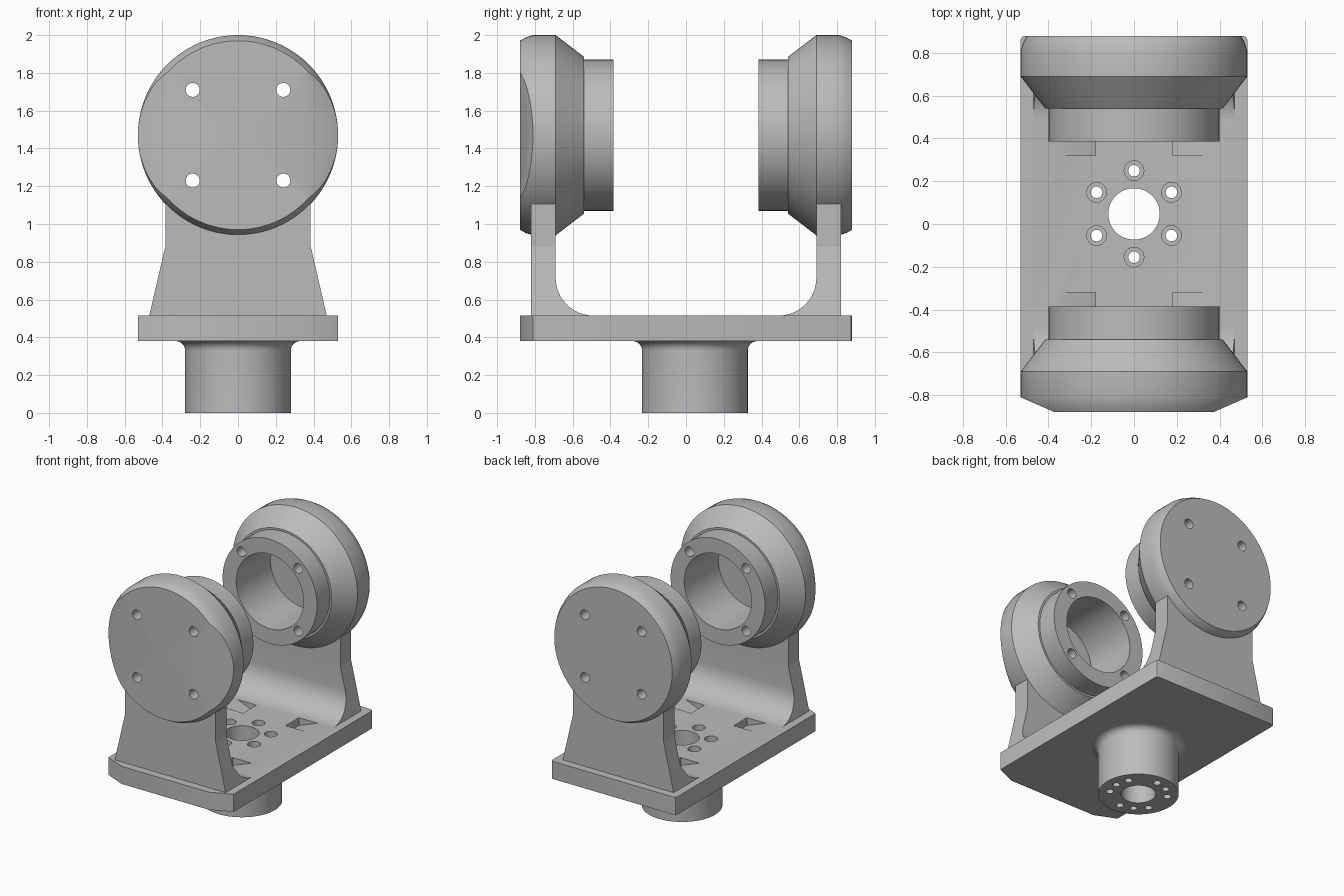
import bpy, bmesh
from math import sin, cos, pi, radians, sqrt
from mathutils import Matrix, Vector

cube = bpy.data.objects.get("Cube")
if cube:
    bpy.data.objects.remove(cube)

grey = bpy.data.materials.new("plain grey")
grey.use_nodes = True
grey.diffuse_color = (0.5, 0.5, 0.5, 1)
grey.node_tree.nodes["Principled BSDF"].inputs["Base Color"].default_value = (0.5, 0.5, 0.5, 1)


def finish(name, bm):
    bmesh.ops.recalc_face_normals(bm, faces=bm.faces)
    mesh = bpy.data.meshes.new(name)
    bm.to_mesh(mesh)
    bm.free()
    mesh.materials.append(grey)
    obj = bpy.data.objects.new(name, mesh)
    bpy.context.collection.objects.link(obj)
    return obj


def activate(obj):
    bpy.ops.object.select_all(action='DESELECT')
    obj.select_set(True)
    bpy.context.view_layer.objects.active = obj


def smooth(obj):
    activate(obj)
    bpy.ops.object.shade_smooth_by_angle(angle=radians(30))


def cut(obj, cutter):
    mod = obj.modifiers.new("holes", 'BOOLEAN')
    mod.operation = 'DIFFERENCE'
    mod.solver = 'EXACT'
    mod.object = cutter
    activate(obj)
    bpy.ops.object.modifier_apply(modifier=mod.name)


def prism(bm, outline, lo, hi, place):
    """Close an outline (u, v) between lo and hi; place maps (u, v, t) to a point."""
    a = [bm.verts.new(place(u, v, lo)) for u, v in outline]
    b = [bm.verts.new(place(u, v, hi)) for u, v in outline]
    bm.faces.new(a)
    bm.faces.new(b[::-1])
    for i in range(len(a)):
        j = (i + 1) % len(a)
        bm.faces.new((a[i], b[i], b[j], a[j]))


def lathe(profile, steps=96):
    """Revolve (radius, height) points about z."""
    bm = bmesh.new()
    verts = [bm.verts.new((r, 0, h)) for r, h in profile]
    edges = [bm.edges.new(p) for p in zip(verts, verts[1:])]
    bmesh.ops.spin(bm, geom=verts + edges, axis=(0, 0, 1), cent=(0, 0, 0),
                   angle=2 * pi, steps=steps, use_duplicate=False)
    bmesh.ops.remove_doubles(bm, verts=bm.verts, dist=1e-4)
    return bm


def rod(bm, x, y, lo, hi, r, segs=32):
    circle = [(x + r * cos(2 * pi * i / segs), y + r * sin(2 * pi * i / segs)) for i in range(segs)]
    prism(bm, circle, lo, hi, lambda u, v, t: (u, v, t))


HUB_Z, POST_Y = 1.47, 0.047
CORNER_X, CORNER_Y = 0.37, 0.81   # front corner cut

# Base plate with cut front corners and eased back corners
half = [(CORNER_X, -0.88), (0.53, -CORNER_Y), (0.53, 0.86), (0.524, 0.874), (0.51, 0.88)]
outline = half + [(-x, y) for x, y in reversed(half)]
bm = bmesh.new()
prism(bm, outline, 0.38, 0.515, lambda u, v, t: (u, v, t))
plate = finish("base_plate", bm)

# Round post under the plate, flared where it meets the plate
flare = [(0.33 - 0.05 * cos(a), 0.33 + 0.05 * sin(a)) for a in [i * pi / 16 for i in range(9)]]
bm = lathe([(0, 0), (0.28, 0)] + flare + [(0.31, 0.42), (0, 0.42)])
bmesh.ops.translate(bm, verts=bm.verts, vec=(0, POST_Y, 0))
post = finish("mounting_post", bm)

# Centre bore and ring of counterbored screw holes
for obj in (plate, post):
    bm = bmesh.new()
    rod(bm, 0, POST_Y, -0.1, 0.6, 0.12, 64)
    cutter = finish("bore_cutter", bm)
    cut(obj, cutter)
    bpy.data.objects.remove(cutter)
    for r, lo, hi in ((0.027, -0.1, 0.6), (0.046, 0.46, 0.6)):
        bm = bmesh.new()
        for i in range(6):
            a = pi / 6 + i * pi / 3
            rod(bm, 0.202 * cos(a), POST_Y + 0.202 * sin(a), lo, hi, r)
        cutter = finish("screw_cutter", bm)
        cut(obj, cutter)
        bpy.data.objects.remove(cutter)

# Blind holes in the foot of the post
bm = bmesh.new()
for i in range(3):
    a = i * 2 * pi / 3
    rod(bm, 0.2 * cos(a), POST_Y + 0.2 * sin(a), -0.1, 0.1, 0.025)
cutter = finish("blind_cutter", bm)
cut(post, cutter)
bpy.data.objects.remove(cutter)

# Sloped pockets in the plate, beside each arm
bm = bmesh.new()
for sx in (-1, 1):
    for sy in (-1, 1):
        prism(bm, [(sx * 0.18, 0.455), (sx * 0.18, 0.53), (sx * 0.38, 0.53)],
              sy * 0.32, sy * 0.48, lambda u, v, t: (u, t, v))
cutter = finish("pocket_cutter", bm)
cut(plate, cutter)
bpy.data.objects.remove(cutter)
smooth(plate)
smooth(post)

# Hub cross-section: domed back, cone, collar and deep socket
hub_profile = [(0, 0.88), (0.5, 0.88), (0.517, 0.85), (0.53, 0.81), (0.53, 0.69), (0.415, 0.54),
               (0.4, 0.54), (0.4, 0.385), (0.285, 0.385), (0.285, 0.8), (0, 0.8)]
# Arm cross-section with the inner fillet down to the plate
fillet = [(0.49 + 0.2 * cos(a), 0.715 - 0.2 * sin(a)) for a in [i * pi / 24 for i in range(13)]]
arm_lower = [(0.82, 0.5), (0.82, 0.88), (0.69, 0.88)] + fillet + [(0.49, 0.5)]
arm_upper = [(0.82, 0.88), (0.82, 1.15), (0.69, 1.15), (0.69, 0.88)]


def arm_width(z):
    return max(0.385, 0.47 - (z - 0.515) * 0.233)


for side, label in ((-1, "front"), (1, "back")):
    bm = bmesh.new()
    for shape in (arm_lower, arm_upper):
        prism(bm, shape, -1, 1, lambda u, v, t: (t * arm_width(v), side * u, v))
    smooth(finish(label + "_arm", bm))

    bm = lathe(hub_profile)
    turn = Matrix.Translation((0, 0, HUB_Z)) @ Matrix.Rotation(-side * pi / 2, 4, 'X')
    bmesh.ops.transform(bm, matrix=turn, verts=bm.verts)
    if side < 0:
        # Slanted flats in line with the cut plate corners
        for sx in (-1, 1):
            normal = Vector((sx * (0.88 - CORNER_Y), CORNER_X - 0.53, 0)).normalized()
            res = bmesh.ops.bisect_plane(bm, geom=bm.verts[:] + bm.edges[:] + bm.faces[:],
                                         plane_co=(sx * CORNER_X, -0.88, 0), plane_no=normal,
                                         clear_outer=True)
            rim = [e for e in bm.edges if e.is_boundary]
            bmesh.ops.edgeloop_fill(bm, edges=rim)
    hub = finish(label + "_hub", bm)

    # Four screw holes right through the hub wall
    bm = bmesh.new()
    for x in (-0.24, 0.24):
        for z in (-0.24, 0.24):
            rod(bm, x, z, 0.3, 1, 0.037)
    bmesh.ops.transform(bm, matrix=turn, verts=bm.verts)
    cutter = finish("hub_screw_cutter", bm)
    cut(hub, cutter)
    bpy.data.objects.remove(cutter)
    smooth(hub)
